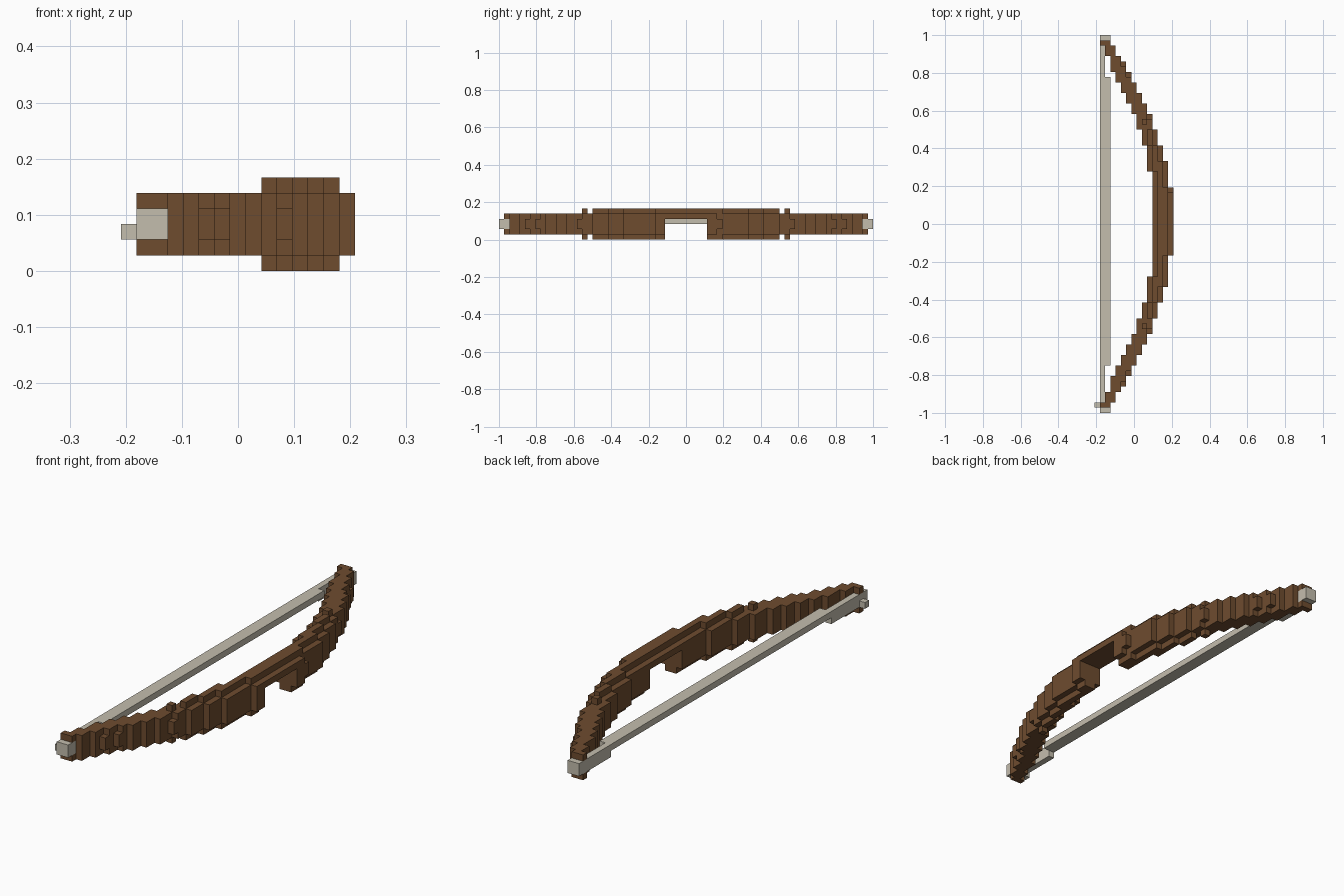
import bpy, bmesh
from mathutils import Vector

if "Cube" in bpy.data.objects:
    bpy.data.objects.remove(bpy.data.objects["Cube"])

U = 1 / 36                      # block size
OFFSET = Vector((-7.5, -36, 0))  # block grid to model space


def material(name, rgb):
    m = bpy.data.materials.new(name)
    m.use_nodes = True
    m.diffuse_color = (*rgb, 1)
    m.node_tree.nodes["Principled BSDF"].inputs["Base Color"].default_value = (*rgb, 1)
    return m


def box(x0, x1, y0, y1, z0, z1):
    """All block cells in a range; y is counted from the middle of the bow."""
    return {(x, y + 36, z) for x in range(x0, x1)
            for y in range(y0, y1) for z in range(z0, z1)}


def build(name, cells, mat):
    """Make one mesh from the exposed sides of the cells."""
    bm = bmesh.new()
    verts = {}

    def vert(p):
        key = tuple(p)
        if key not in verts:
            verts[key] = bm.verts.new((Vector(key) + OFFSET) * U)
        return verts[key]

    for cell in sorted(cells):
        for axis in range(3):
            for side in (0, 1):
                beyond = list(cell)
                beyond[axis] += 2 * side - 1
                if tuple(beyond) in cells:
                    continue
                b, c = (axis + 1) % 3, (axis + 2) % 3
                loop = []
                for db, dc in ((0, 0), (1, 0), (1, 1), (0, 1)):
                    p = list(cell)
                    p[axis] += side
                    p[b] += db
                    p[c] += dc
                    loop.append(vert(p))
                bm.faces.new(loop if side else loop[::-1])
    bmesh.ops.dissolve_limit(bm, angle_limit=0.01, verts=bm.verts[:], edges=bm.edges[:])
    mesh = bpy.data.meshes.new(name)
    bm.to_mesh(mesh)
    bm.free()
    mesh.materials.append(mat)
    bpy.context.collection.objects.link(bpy.data.objects.new(name, mesh))


wood = material("brown wood", (0.156, 0.072, 0.028))
cord = material("pale cord", (0.55, 0.51, 0.42))

# Where each step of the bow ends, going from the grip to a tip
OUTER = {15: 7, 14: 12, 13: 15, 12: 18, 11: 21, 10: 23, 9: 25,
         8: 27, 7: 29, 6: 31, 5: 32, 4: 34, 3: 35}
INNER = {11: 10, 10: 15, 9: 18, 8: 21, 7: 23, 6: 25, 5: 27, 4: 29, 3: 32, 2: 34, 1: 35}
ROUNDED = (15, 11, 7, 6)         # steps whose last row is only half as tall


def edge(steps, d):
    return next(x for x, end in steps.items() if d < end)


# Stepped wooden bow
bow = set()
for y in range(-35, 35):
    d = y if y >= 0 else -y - 1
    left, right = edge(INNER, d), edge(OUTER, d)
    if right == 15 and y < -6:
        right = 14
    bow |= box(left, right, y, y + 1, 1, 5)
    if right in ROUNDED and d == OUTER[right] - 1:
        bow -= box(right - 1, right, y, y + 1, 1, 2)
        bow -= box(right - 1, right, y, y + 1, 4, 5)
    # Ridges along the top and underside
    if d < 18 or d == 19:
        bow |= box(left + 1, right - 1, y, y + 1, 0, 6)

# Hand opening in the grip, and sockets for the tips
bow -= box(0, 15, -4, 4, 0, 4)
bow -= box(1, 3, -35, -34, 2, 4) | box(1, 3, 34, 35, 2, 4)
build("bow_limbs", bow, wood)

# Bowstring: flat in the middle, tall and thin near the tips
string = box(1, 3, -27, 28, 3, 4)
string |= box(1, 2, -34, -27, 2, 4) | box(1, 2, 28, 34, 2, 4)
build("bowstring", string, cord)

# Tip nocks
build("front_nock", box(1, 3, -36, -34, 2, 4), cord)
build("back_nock", box(1, 3, 34, 36, 2, 4), cord)
build("string_knot", box(0, 1, -35, -34, 2, 3), cord)
